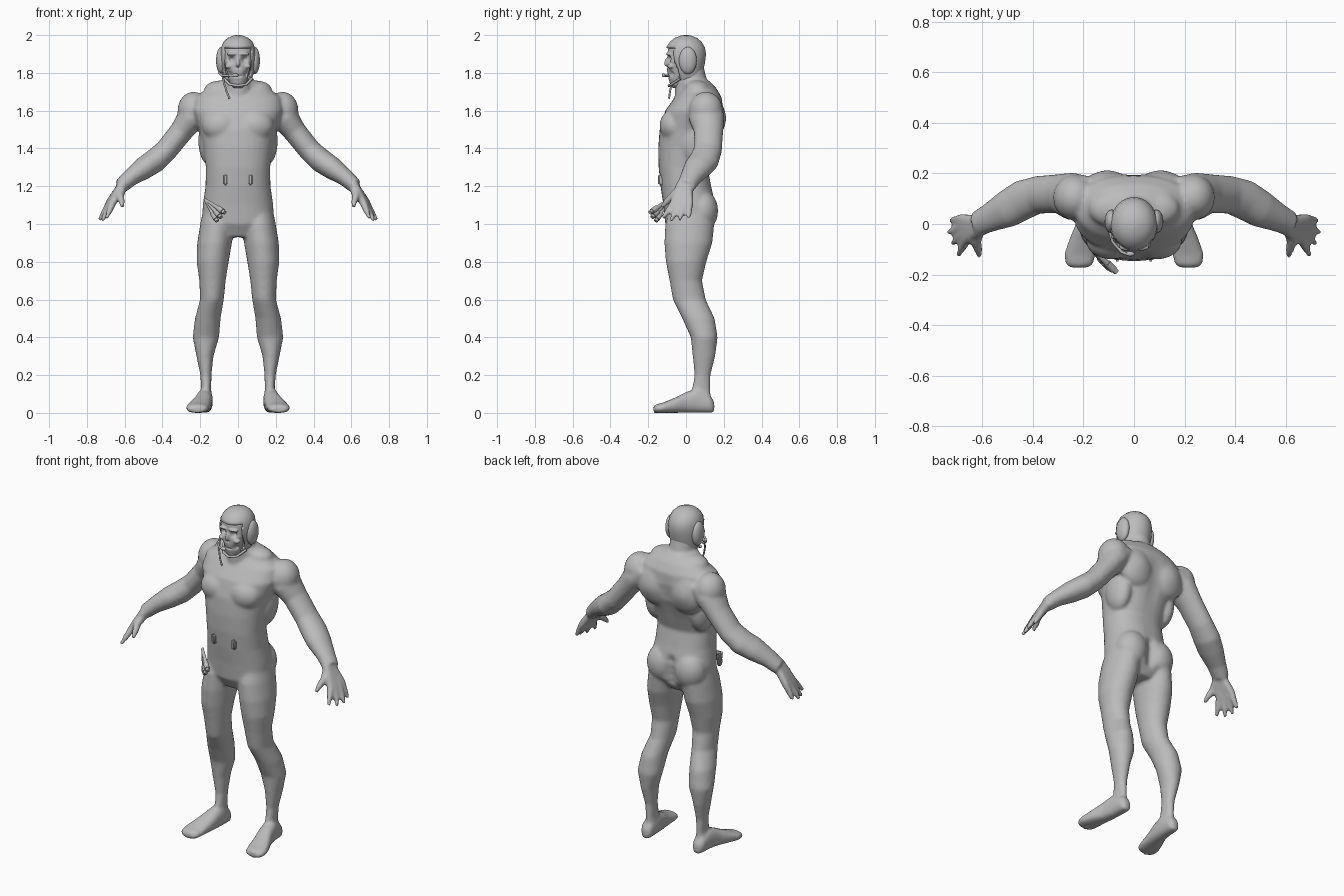
import bpy, bmesh, math
from mathutils import Vector, Matrix

default_cube = bpy.data.objects.get("Cube")
if default_cube:
    bpy.data.objects.remove(default_cube)

grey = bpy.data.materials.new("plain grey")
grey.use_nodes = True
colour = (0.5, 0.5, 0.5, 1)
grey.diffuse_color = colour
grey.node_tree.nodes["Principled BSDF"].inputs["Base Color"].default_value = colour


# Helpers
def loft(bm, rings, sides=24, power=2.0):
    """Skin rings given as (centre, first radius vector, second radius vector)."""
    def rounded(value):
        return math.copysign(abs(value) ** (2 / power), value)
    loops = []
    for centre, u, v in rings:
        angles = [math.tau * i / sides for i in range(sides)]
        loops.append([bm.verts.new(centre + u * rounded(math.cos(a)) + v * rounded(math.sin(a)))
                      for a in angles])
    for low, high in zip(loops, loops[1:]):
        for i in range(sides):
            j = (i + 1) % sides
            bm.faces.new((low[i], low[j], high[j], high[i]))
    bm.faces.new(loops[0][::-1])
    bm.faces.new(loops[-1])


def stack(bm, rows, sides=32, power=2.0, side=1):
    """Horizontal rings: height, centre x, half width, front y, back y."""
    loft(bm, [(Vector((side * x, (front + back) / 2, z)), Vector((half, 0, 0)),
               Vector((0, (back - front) / 2, 0))) for z, x, half, front, back in rows], sides, power)


def tube(bm, points, side=1, depth=1.0, sides=16):
    """Rings square to a path of x, y, z, radius; depth widens them along y."""
    path = [Vector((side * x, y, z)) for x, y, z, radius in points]
    rings = []
    for i, centre in enumerate(path):
        along = (path[min(i + 1, len(path) - 1)] - path[max(i - 1, 0)]).normalized()
        across = (Vector((0, 1, 0)) - along * along.y).normalized()
        radius = points[i][3]
        rings.append((centre, along.cross(across) * radius, across * radius * depth))
    loft(bm, rings, sides)


def ball(bm, centre, radii, side=1):
    place = Matrix.Translation((side * centre[0], centre[1], centre[2]))
    bmesh.ops.create_uvsphere(bm, u_segments=32, v_segments=20, radius=1,
                              matrix=place @ Matrix.Diagonal((*radii, 1)))


def finish(name, bm, voxel=None, smoothing=0):
    bmesh.ops.recalc_face_normals(bm, faces=bm.faces)
    mesh = bpy.data.meshes.new(name)
    bm.to_mesh(mesh)
    bm.free()
    part = bpy.data.objects.new(name, mesh)
    bpy.context.collection.objects.link(part)
    mesh.materials.append(grey)
    bpy.ops.object.select_all(action="DESELECT")
    part.select_set(True)
    bpy.context.view_layer.objects.active = part
    if voxel:
        remesh = part.modifiers.new("blend", "REMESH")
        remesh.mode = "VOXEL"
        remesh.voxel_size = voxel
        relax = part.modifiers.new("relax", "SMOOTH")
        relax.iterations = smoothing
        for modifier in ("blend", "relax"):
            bpy.ops.object.modifier_apply(modifier=modifier)
        part.data.shade_smooth()
    else:
        bpy.ops.object.shade_smooth_by_angle(angle=math.radians(40))
    return part


def push(part, centre, radius, amount):
    """Move the surface near a point along y with a soft falloff, on both sides."""
    for vert in part.data.vertices:
        spot = Vector((abs(vert.co.x), vert.co.y, vert.co.z))
        vert.co.y += amount * math.exp(-((spot - Vector(centre)).length / radius) ** 2)


# Body: torso and neck
body = bmesh.new()
stack(body, [(0.93, 0, 0.10, -0.07, 0.10), (1.0, 0, 0.19, -0.11, 0.15), (1.1, 0, 0.187, -0.12, 0.16),
             (1.2, 0, 0.172, -0.135, 0.135), (1.3, 0, 0.17, -0.145, 0.115),
             (1.4, 0, 0.183, -0.147, 0.15), (1.5, 0, 0.205, -0.14, 0.19),
             (1.6, 0, 0.24, -0.11, 0.2), (1.67, 0, 0.23, -0.06, 0.19),
             (1.72, 0, 0.16, -0.02, 0.16), (1.76, 0, 0.09, -0.03, 0.12)], power=2.3)
stack(body, [(1.6, 0, 0.08, -0.06, 0.15), (1.72, 0, 0.078, -0.06, 0.12), (1.85, 0, 0.07, -0.05, 0.09)])

leg = [(0.07, 0.17, 0.036, 0.03, 0.13), (0.12, 0.168, 0.026, 0.03, 0.13),
       (0.2, 0.17, 0.03, 0.045, 0.13), (0.3, 0.175, 0.045, 0.035, 0.155),
       (0.4, 0.17, 0.07, 0.025, 0.168), (0.5, 0.16, 0.068, -0.02, 0.152),
       (0.6, 0.138, 0.063, -0.07, 0.105), (0.7, 0.135, 0.07, -0.087, 0.085),
       (0.8, 0.134, 0.085, -0.107, 0.108), (0.9, 0.124, 0.092, -0.115, 0.14),
       (1.0, 0.11, 0.09, -0.11, 0.15), (1.1, 0.10, 0.08, -0.08, 0.14)]
arm = [(0.18, 0.1, 1.62, 0.07), (0.25, 0.11, 1.56, 0.075), (0.3, 0.12, 1.49, 0.062),
       (0.38, 0.115, 1.39, 0.06), (0.44, 0.095, 1.335, 0.064), (0.5, 0.06, 1.295, 0.06),
       (0.57, 0.025, 1.245, 0.046), (0.62, 0, 1.2, 0.04)]
# Knuckle and tip of each finger, little finger first
fingers = [((0.68, 0.02, 1.115), (0.725, 0.015, 1.03)), ((0.682, -0.01, 1.105), (0.735, -0.035, 1.02)),
           ((0.675, -0.04, 1.105), (0.72, -0.08, 1.015)), ((0.665, -0.065, 1.11), (0.695, -0.125, 1.03))]
# Foot sections: y, centre x, half width, height
foot = [(0.15, 0.172, 0.02, 0.06), (0.13, 0.172, 0.036, 0.09), (0.06, 0.175, 0.042, 0.13),
        (0, 0.183, 0.047, 0.11), (-0.06, 0.2, 0.056, 0.08), (-0.12, 0.214, 0.063, 0.055),
        (-0.16, 0.216, 0.055, 0.045), (-0.172, 0.216, 0.035, 0.035)]

for side in (1, -1):
    stack(body, leg, side=side, sides=24)
    tube(body, arm, side, depth=1.25, sides=24)
    loft(body, [(Vector((side * x, y, high / 2)), Vector((wide, 0, 0)), Vector((0, 0, high / 2)))
                for y, x, wide, high in foot], power=2.4)
    for knuckle, tip in fingers:
        tube(body, [(0.61, knuckle[1] * 0.4, 1.21, 0.026), (*knuckle, 0.021),
                    (*Vector(knuckle).lerp(Vector(tip), 0.6), 0.016), (*tip, 0.01)], side)
    tube(body, [(0.61, -0.01, 1.2, 0.026), (0.625, -0.07, 1.15, 0.022),
                (0.615, -0.105, 1.115, 0.017), (0.612, -0.13, 1.09, 0.01)], side)
    # Muscle masses
    ball(body, (0.235, 0.105, 1.6), (0.085, 0.09, 0.1), side)
    ball(body, (0.09, -0.065, 1.52), (0.1, 0.075, 0.085), side)
    ball(body, (0.1, 0.14, 1.56), (0.12, 0.065, 0.12), side)
    ball(body, (0.09, 0.085, 1.07), (0.095, 0.085, 0.11), side)
    ball(body, (0.15, 0.05, 1.44), (0.06, 0.09, 0.13), side)
    ball(body, (0.09, 0.06, 1.71), (0.09, 0.07, 0.05), side)

body = finish("body", body, voxel=0.009, smoothing=8)
for step in range(9):
    push(body, (0, 0.18, 1.2 + step * 0.05), 0.04, -0.006)
for step in range(4):
    push(body, (0, 0.15, 1.0 + step * 0.04), 0.03, -0.02)
push(body, (0.11, 0.19, 1.56), 0.05, 0.008)

# Skull mask with sockets, nose hole, cheeks and tooth line
mask = bmesh.new()
stack(mask, [(1.72, 0, 0.025, -0.07, 0), (1.735, 0, 0.04, -0.083, 0), (1.77, 0, 0.05, -0.093, 0),
             (1.81, 0, 0.06, -0.1, 0), (1.86, 0, 0.072, -0.102, 0), (1.93, 0, 0.07, -0.095, 0)])
ball(mask, (0, -0.095, 1.85), (0.012, 0.02, 0.03))
for side in (1, -1):
    ball(mask, (0.048, -0.078, 1.835), (0.02, 0.02, 0.014), side)
    ball(mask, (0.03, -0.09, 1.9), (0.03, 0.016, 0.01), side)
mask = finish("skull_mask", mask, voxel=0.004, smoothing=3)
push(mask, (0.034, -0.095, 1.872), 0.016, 0.025)
push(mask, (0.007, -0.11, 1.828), 0.008, 0.018)
push(mask, (0.042, -0.08, 1.795), 0.014, 0.016)
for step in range(5):
    push(mask, (step * 0.007, -0.095, 1.782), 0.005, 0.007)

# Helmet shell with the face cut away
helmet = bmesh.new()
stack(helmet, [(1.76, 0, 0.07, -0.06, 0.085), (1.8, 0, 0.085, -0.08, 0.088), (1.85, 0, 0.092, -0.098, 0.1),
               (1.9, 0, 0.094, -0.108, 0.106), (1.935, 0, 0.09, -0.105, 0.1), (1.965, 0, 0.076, -0.085, 0.082),
               (1.985, 0, 0.055, -0.06, 0.058), (1.997, 0, 0.026, -0.028, 0.028), (2.0, 0, 0.008, -0.01, 0.01)], sides=48)
bmesh.ops.subdivide_edges(helmet, edges=helmet.edges, cuts=1, use_grid_fill=True)
opening = [face for face in helmet.faces for mid in [face.calc_center_median()]
           if mid.y < -0.035 and mid.z < 1.93 and abs(mid.x) < 0.075]
bmesh.ops.delete(helmet, geom=opening, context="FACES")
helmet = finish("helmet", helmet)
shell = helmet.modifiers.new("shell", "SOLIDIFY")
shell.thickness = 0.012
helmet.data.shade_smooth()

# Ear cups
for side, label in ((1, "left"), (-1, "right")):
    cup = bmesh.new()
    ball(cup, (0.088, 0.01, 1.865), (0.028, 0.047, 0.072), side)
    finish(label + "_ear_cup", cup)

# Boom microphone, cable and chin strap
gear = bmesh.new()
tube(gear, [(-0.1, -0.02, 1.8, 0.006), (-0.085, -0.07, 1.785, 0.006), (-0.05, -0.11, 1.785, 0.006),
            (-0.02, -0.122, 1.787, 0.006)])
ball(gear, (-0.015, -0.118, 1.787), (0.018, 0.01, 0.01))
finish("microphone", gear)
cable = bmesh.new()
tube(cable, [(-0.085, -0.05, 1.8, 0.005), (-0.075, -0.075, 1.75, 0.005), (-0.06, -0.085, 1.7, 0.005),
             (-0.045, -0.09, 1.665, 0.005)])
finish("cable", cable)
strap = bmesh.new()
tube(strap, [(-0.075, -0.03, 1.77, 0.007), (-0.045, -0.075, 1.74, 0.007), (0, -0.09, 1.732, 0.007),
             (0.045, -0.075, 1.74, 0.007), (0.075, -0.03, 1.77, 0.007)])
finish("chin_strap", strap)

# Belt clips
for side, label in ((1, "left"), (-1, "right")):
    clip = bmesh.new()
    place = Matrix.Translation((side * 0.066, -0.13, 1.235))
    bmesh.ops.create_cube(clip, size=1, matrix=place @ Matrix.Diagonal((0.026, 0.035, 0.06, 1)))
    bmesh.ops.bevel(clip, geom=clip.edges[:], offset=0.008, segments=3, affect="EDGES")
    finish(label + "_belt_clip", clip)

# Three hip tubes fanning out from one point
root = Vector((-0.175, -0.09, 1.13))
for index, tip in enumerate([(-0.07, -0.19, 1.06), (-0.09, -0.18, 1.035), (-0.11, -0.16, 1.015)]):
    hip = bmesh.new()
    tip = Vector(tip)
    tube(hip, [(*root.lerp(tip, place), radius) for place, radius in
               ((0, 0.007), (0.65, 0.011), (0.66, 0.015), (0.9, 0.015), (0.91, 0.011), (1, 0.011))])
    finish("hip_tube_" + "abc"[index], hip)
